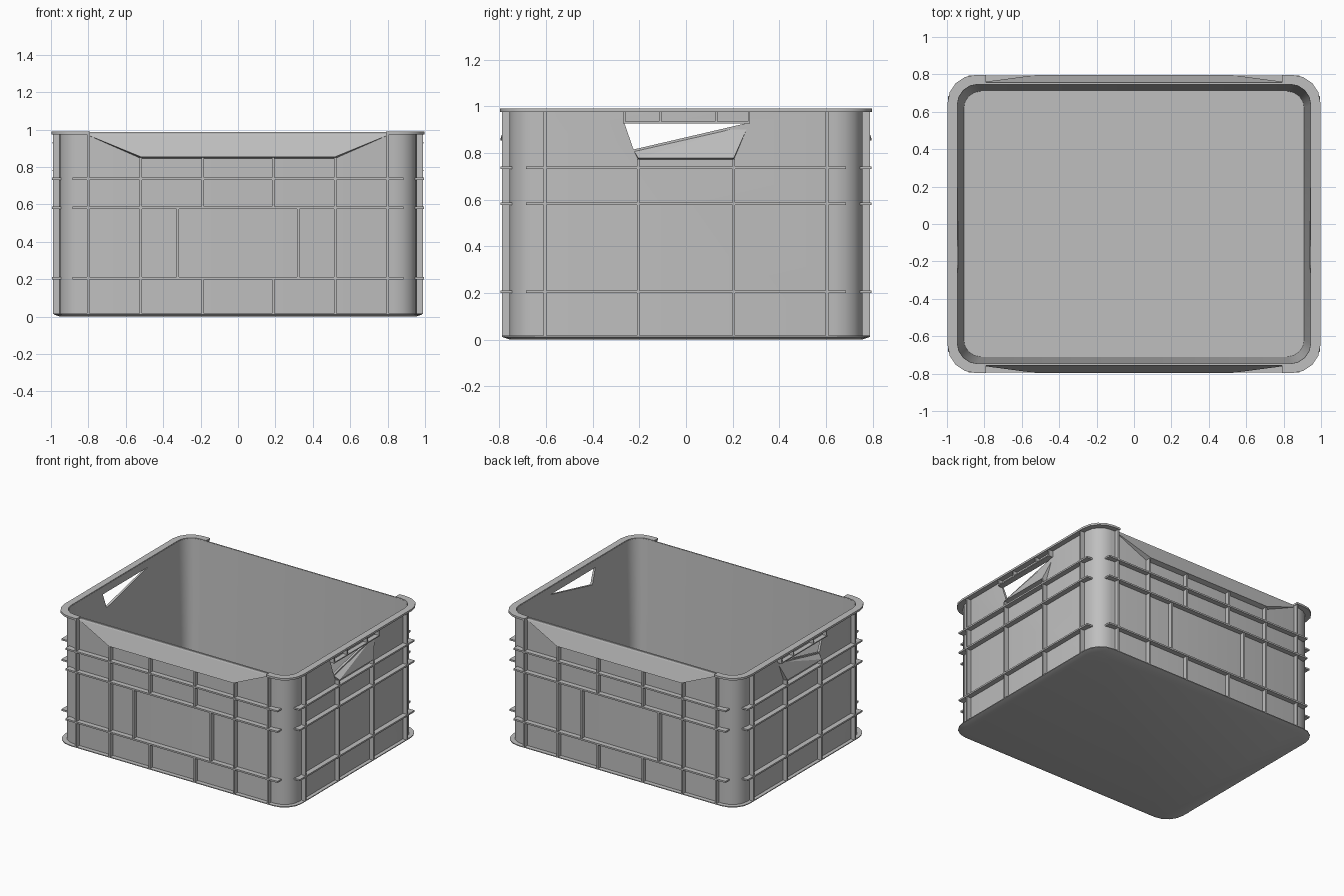
import bpy, bmesh, math

if "Cube" in bpy.data.objects:
    bpy.data.objects.remove(bpy.data.objects["Cube"])

mat = bpy.data.materials.new("grey plastic")
mat.diffuse_color = (0.52, 0.52, 0.52, 1)
mat.use_nodes = True
mat.node_tree.nodes["Principled BSDF"].inputs["Base Color"].default_value = mat.diffuse_color


def finish(name, bm, smooth=True):
    bmesh.ops.recalc_face_normals(bm, faces=bm.faces[:])
    me = bpy.data.meshes.new(name)
    bm.to_mesh(me)
    bm.free()
    ob = bpy.data.objects.new(name, me)
    bpy.context.collection.objects.link(ob)
    me.materials.append(mat)
    if smooth:
        bpy.ops.object.select_all(action='DESELECT')
        ob.select_set(True)
        bpy.context.view_layer.objects.active = ob
        bpy.ops.object.shade_smooth_by_angle(angle=math.radians(35))
    return ob


def corner(hx, hy, r, sx, sy, n=4):
    """Arc points of one rounded corner, counter-clockwise."""
    start = {(1, 1): 0, (-1, 1): 90, (-1, -1): 180, (1, -1): 270}[(sx, sy)]
    angles = [math.radians(start + 90 * i / n) for i in range(n + 1)]
    return [(sx * (hx - r) + r * math.cos(a), sy * (hy - r) + r * math.sin(a)) for a in angles]


def outline(hx, hy, r):
    return [p for s in ((1, 1), (-1, 1), (-1, -1), (1, -1)) for p in corner(hx, hy, r, *s)]


def loft(bm, sections):
    """Capped loft through rounded rectangles (half x, half y, radius, z)."""
    rings = [[bm.verts.new((x, y, z)) for x, y in outline(hx, hy, r)] for hx, hy, r, z in sections]
    for a, b in zip(rings, rings[1:]):
        for i in range(len(a)):
            j = (i + 1) % len(a)
            bm.faces.new((a[i], a[j], b[j], b[i]))
    bm.faces.new(rings[0])
    bm.faces.new(rings[-1])


def box(bm, x0, x1, y0, y1, z0, z1):
    hull(bm, [(x, y, z) for x in (x0, x1) for y in (y0, y1) for z in (z0, z1)])


def hull(bm, pts):
    bmesh.ops.convex_hull(bm, input=[bm.verts.new(p) for p in pts])


# Open tub with tapered inner walls
bm = bmesh.new()
loft(bm, [(.957, .757, .12, .01), (.957, .757, .12, .985),
          (.945, .747, .11, .985), (.91, .71, .09, .03)])
tub = finish("tub", bm)

# Hand hole cutter passing through both end walls
bm = bmesh.new()
hull(bm, [(x, y, z) for x in (-1.2, 1.2)
          for y, z in ((-.265, .93), (.27, .93), (-.225, .815))])
cutter = finish("hand_hole_cutter", bm, False)
cutter.hide_render = True
cutter.hide_set(True)
mod = tub.modifiers.new("hand holes", 'BOOLEAN')
mod.operation = 'DIFFERENCE'
mod.solver = 'EXACT'
mod.object = cutter

# Base plate with a flared edge
bm = bmesh.new()
loft(bm, [(.95, .755, .13, 0), (.985, .79, .14, .012), (.985, .79, .14, .018)])
finish("base_plate", bm)

# Rim around the ends and corners, open along the middle of the long sides
bm = bmesh.new()
for s in (1, -1):
    def path(hx, hy, r):
        return [(.79, -hy)] + corner(hx, hy, r, 1, -1) + corner(hx, hy, r, 1, 1) + [(.79, hy)]
    inner, outer = path(.947, .748, .11), path(.997, .797, .15)
    rows = [[bm.verts.new((s * x, y, z)) for x, y in p]
            for p, z in ((inner, .975), (outer, .975), (outer, .99), (inner, .99))]
    for a, b in zip(rows, rows[1:] + rows[:1]):
        for i in range(len(a) - 1):
            bm.faces.new((a[i], a[i + 1], b[i + 1], b[i]))
    for k in (0, -1):
        bm.faces.new([r[k] for r in rows])
finish("rim", bm)

# Sloping lips under the top edge of the long sides
bm = bmesh.new()
for s in (1, -1):
    hull(bm, [(sx * x, s * y, z) for sx in (1, -1) for x, y, z in
              ((.8, .75, .988), (.8, .76, .97), (.52, .797, .855), (.52, .75, .845))])
finish("side_lips", bm, False)

# Sloping panels below the hand holes
bm = bmesh.new()
for s in (1, -1):
    hull(bm, [(s * x, y, z) for x, y, z in
              ((.95, -.225, .812), (.95, .27, .925), (.95, -.205, .77), (.95, .205, .77),
               (.992, -.205, .778), (.992, .205, .778))])
finish("handle_panels", bm, False)

# Grip ledge and short ribs above the hand holes
bm = bmesh.new()
for s in (1, -1):
    box(bm, s * .95, s * .992, -.27, .275, .927, .935)
    for y in (-.265, -.11, .13, .27):
        box(bm, s * .95, s * .99, y - .005, y + .005, .93, .98)
finish("handle_grips", bm, False)

# Horizontal ribs, stopping at the rounded corner posts
bm = bmesh.new()
for z in (.205, .582, .737):
    for s in (1, -1):
        box(bm, -.885, .885, s * .745, s * .795, z - .006, z + .006)
        box(bm, s * .945, s * .995, -.685, .685, z - .006, z + .006)
finish("horizontal_ribs", bm, False)

# Vertical ribs; the middle band of the long sides frames a wide panel
bm = bmesh.new()
for s in (1, -1):
    for m in (1, -1):
        for x, z0, z1 in ((.8, .015, .98), (.52, .015, .85), (.188, .015, .205),
                          (.188, .582, .85), (.322, .205, .582)):
            box(bm, m * x - .006, m * x + .006, s * .75, s * .79, z0, z1)
        for y, z1 in ((.605, .98), (.205, .775)):
            box(bm, s * .95, s * .99, m * y - .006, m * y + .006, .015, z1)
finish("vertical_ribs", bm, False)
